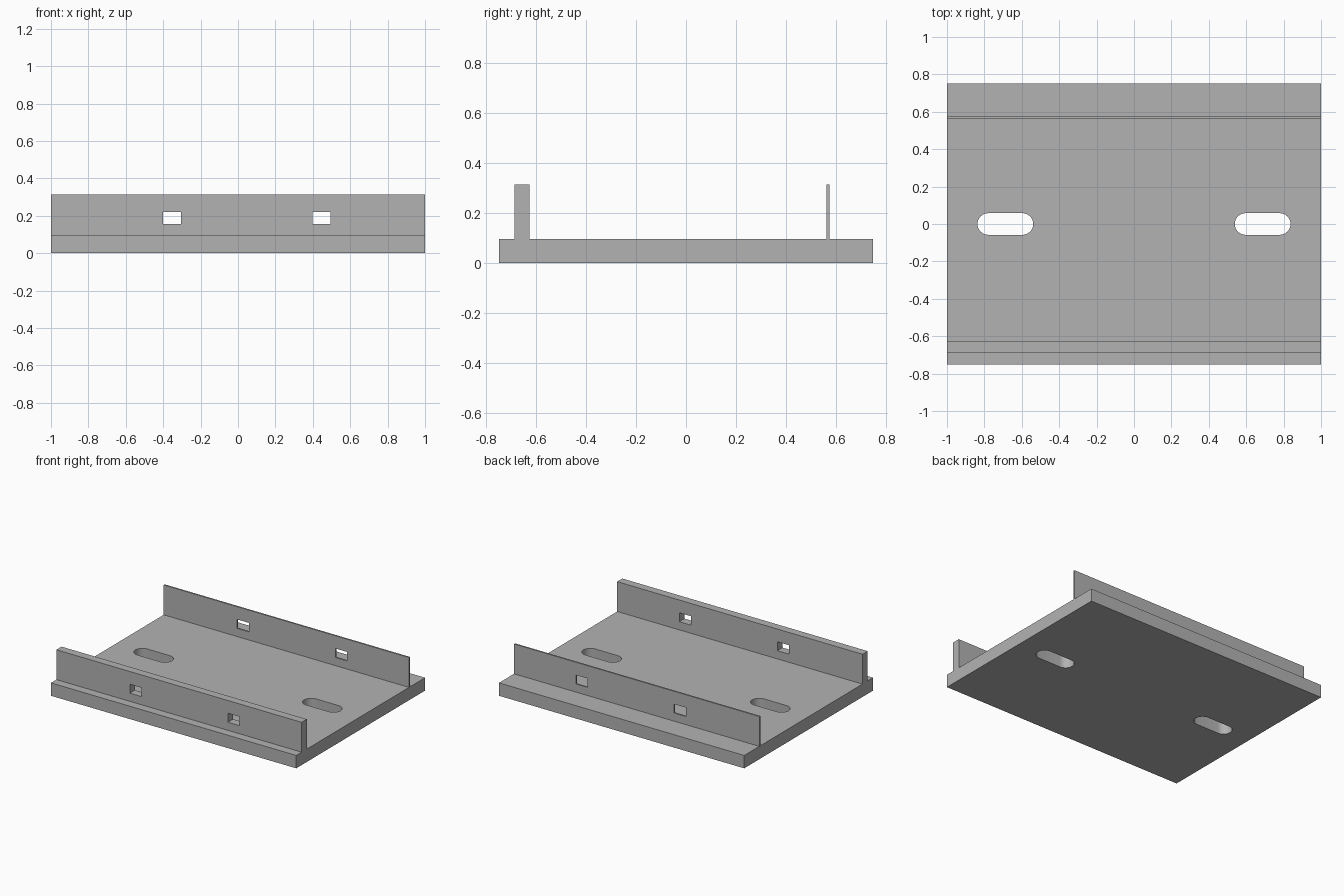
import bpy
import bmesh
from math import pi, cos, sin
from mathutils import Vector

old = bpy.data.objects.get("Cube")
if old:
    bpy.data.objects.remove(old, do_unlink=True)

grey = bpy.data.materials.new("plain grey")
grey.use_nodes = True
colour = (0.45, 0.45, 0.45, 1)
grey.diffuse_color = colour
grey.node_tree.nodes["Principled BSDF"].inputs["Base Color"].default_value = colour


def add_object(name, bm):
    bmesh.ops.recalc_face_normals(bm, faces=bm.faces)
    mesh = bpy.data.meshes.new(name)
    bm.to_mesh(mesh)
    bm.free()
    mesh.materials.append(grey)
    obj = bpy.data.objects.new(name, mesh)
    bpy.context.collection.objects.link(obj)
    return obj


def box(name, x, y, z):
    """Box from (low, high) ranges on each axis."""
    bm = bmesh.new()
    bmesh.ops.create_cube(bm, size=1)
    for v in bm.verts:
        v.co = [lo + (c + 0.5) * (hi - lo) for c, (lo, hi) in zip(v.co, (x, y, z))]
    return add_object(name, bm)


def slot(name, x, half_straight, radius, z):
    """Upright prism with a round-ended outline."""
    bm = bmesh.new()
    steps = 16
    ring = []
    for side in (1, -1):
        for i in range(steps + 1):
            a = pi * i / steps - side * pi / 2
            ring.append(bm.verts.new((x + side * half_straight + radius * cos(a),
                                      radius * sin(a), z[0])))
    face = bm.faces.new(ring)
    result = bmesh.ops.extrude_face_region(bm, geom=[face])
    top = [g for g in result["geom"] if isinstance(g, bmesh.types.BMVert)]
    bmesh.ops.translate(bm, verts=top, vec=Vector((0, 0, z[1] - z[0])))
    return add_object(name, bm)


def cut(target, cutters):
    """Cut the holes for good, then remove the cutters."""
    for cutter in cutters:
        mod = target.modifiers.new("hole", 'BOOLEAN')
        mod.operation = 'DIFFERENCE'
        mod.solver = 'EXACT'
        mod.object = cutter
    graph = bpy.context.evaluated_depsgraph_get()
    target.data = bpy.data.meshes.new_from_object(target.evaluated_get(graph))
    target.modifiers.clear()
    for cutter in cutters:
        bpy.data.objects.remove(cutter, do_unlink=True)


base_top, rail_top = 0.095, 0.315

# Base plate with two mounting slots
base = box("base_plate", (-1, 1), (-0.75, 0.75), (0, base_top))
cut(base, [slot("slot_cutter", x, 0.091, 0.058, (-0.1, 0.2)) for x in (-0.688, 0.688)])

# Thick front rail and thin back rail, each with two square windows
for name, y in (("front_rail", (-0.687, -0.627)), ("back_rail", (0.563, 0.575))):
    rail = box(name, (-1, 1), y, (base_top, rail_top))
    cut(rail, [box("window_cutter", (x, x + 0.095), (y[0] - 0.1, y[1] + 0.1), (0.155, 0.221))
               for x in (-0.401, 0.399)])

# Smooth slot ends, crisp edges elsewhere
bpy.ops.object.select_all(action='DESELECT')
base.select_set(True)
bpy.context.view_layer.objects.active = base
bpy.ops.object.shade_smooth_by_angle()
